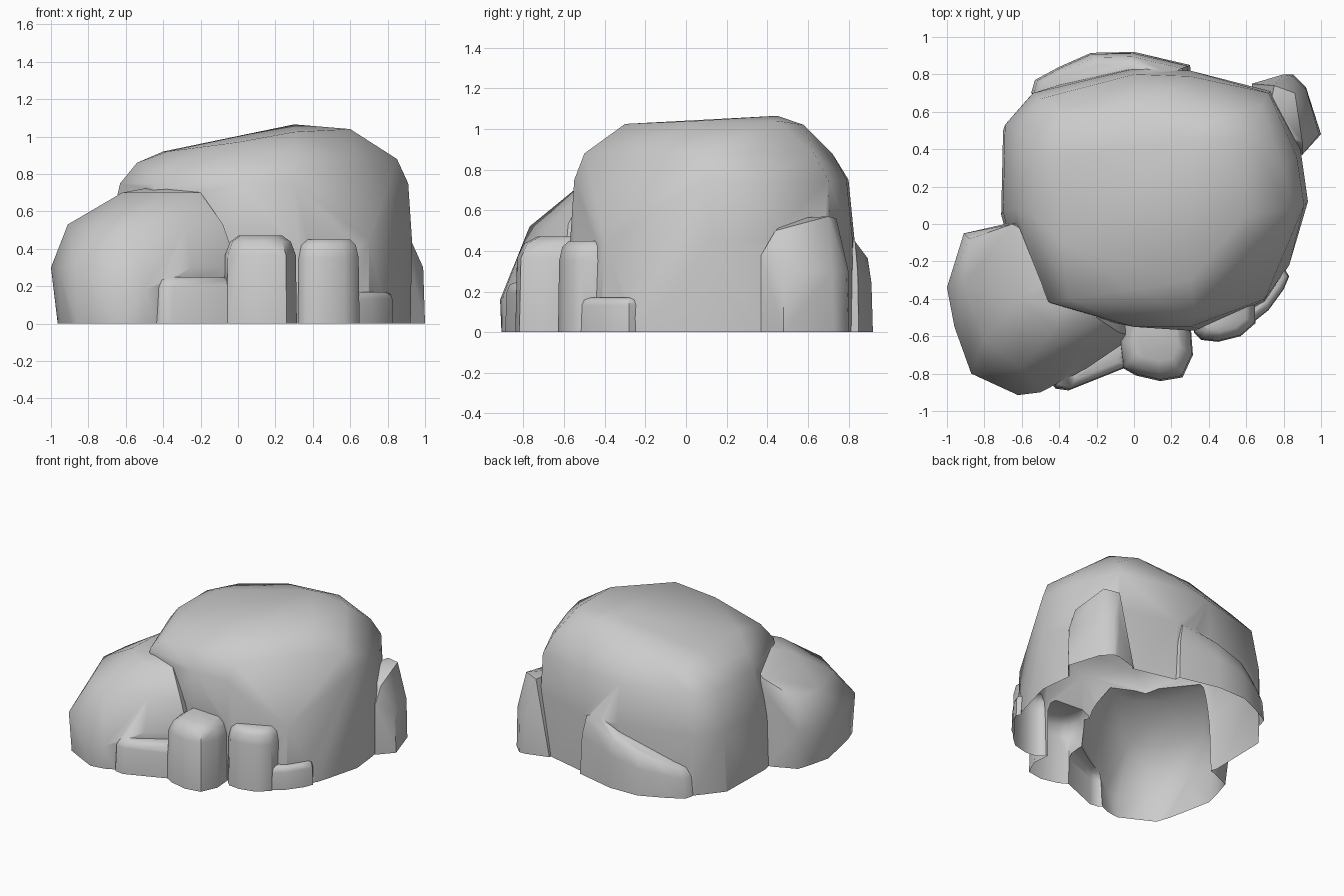
import bpy, bmesh, math


def rock(name, rings):
    """Faceted stone: convex skin around horizontal rings, sunk below the ground."""
    me = bpy.data.meshes.new(name)
    ob = bpy.data.objects.new(name, me)
    bpy.context.collection.objects.link(ob)
    bm = bmesh.new()
    for x, y in rings[0][1]:
        bm.verts.new((x, y, -0.2))
    for z, pts in rings:
        for p in pts:
            bm.verts.new((p[0], p[1], p[2] if len(p) > 2 else z))
    res = bmesh.ops.convex_hull(bm, input=bm.verts)
    junk = {g for g in res["geom_interior"] + res["geom_unused"]
            if isinstance(g, bmesh.types.BMVert)}
    bmesh.ops.delete(bm, geom=list(junk), context='VERTS')
    bmesh.ops.recalc_face_normals(bm, faces=bm.faces)
    bm.to_mesh(me)
    bm.free()
    return ob


def pebble(name, base, height, top_at, shrink=0.6, lean=0.0, shoulder=0.78):
    """Small stone: upright sides, rounded shoulder, top shrunk towards a point."""
    cx, cy = top_at

    def ring(k, h):
        return h, [(cx + (x - cx) * k, cy + (y - cy) * k,
                    h + lean * (x - cx) * h / height) for x, y in base]
    return rock(name, [(0, base), ring(0.97, height * shoulder),
                       ring((0.97 + shrink) / 2 + 0.05, height * 0.93),
                       ring(shrink, height)])


# Main boulder
base = [(0.92, 0.12), (0.89, 0.4), (0.72, 0.71), (0.3, 0.81), (0, 0.82),
        (-0.25, 0.79), (-0.55, 0.69), (-0.7, 0.5), (-0.71, 0.05),
        (-0.62, -0.3), (-0.35, -0.48), (0.0, -0.54), (0.42, -0.57),
        (0.7, -0.42), (0.83, -0.22)]
main = rock("main_boulder", [
    (0, base),
    (0.45, [(0.93, 0.12), (0.89, 0.4), (0.73, 0.71), (0.3, 0.82), (0, 0.83),
            (-0.54, 0.7), (-0.69, 0.53), (-0.7, 0.07), (0.3, -0.57), (0.7, -0.4)]),
    (0.75, [(0.91, 0.1), (0.87, 0.36), (0.72, 0.7), (0.3, 0.79), (0, 0.8),
            (-0.5, 0.67), (-0.62, 0.5), (-0.63, 0.08), (-0.45, -0.42),
            (0, -0.55), (0.3, -0.55)]),
    (0.88, [(0.85, 0.08), (0.8, 0.3), (0.68, 0.63), (0.2, 0.72), (-0.4, 0.58),
            (-0.54, 0.4, 0.86), (-0.54, 0.05, 0.86), (-0.35, -0.4, 0.84),
            (0.32, -0.5), (0.62, -0.2, 0.9)]),
    (1.0, [(0.6, 0.45, 1.04), (0.6, 0.05, 1.04), (0.3, 0.45, 1.065),
           (0.3, -0.3, 1.025), (0.0, 0.6, 0.98), (0.45, 0.58, 1.02),
           (-0.4, 0.35, 0.92), (-0.38, -0.1, 0.92), (0, -0.35, 0.97)]),
])

# Lower boulder at the front left
side = rock("side_boulder", [
    (0, [(-0.88, -0.1), (-0.94, -0.34), (-0.85, -0.77), (-0.6, -0.9),
         (-0.5, -0.88), (-0.25, -0.76), (0.02, -0.58), (0.0, 0.0), (-0.6, 0.02)]),
    (0.3, [(-0.91, -0.05), (-1.0, -0.34), (-0.96, -0.55), (-0.87, -0.8),
           (-0.62, -0.915, 0.16), (-0.5, -0.9, 0.18), (-0.25, -0.77), (0, -0.6)]),
    (0.53, [(-0.88, -0.08), (-0.91, -0.32), (-0.8, -0.62, 0.52),
            (-0.6, -0.77, 0.52), (-0.28, -0.68), (-0.08, -0.58)]),
    (0.7, [(-0.65, 0.0, 0.66), (-0.62, -0.4), (-0.42, -0.55),
           (-0.2, -0.5), (-0.3, -0.2, 0.76)]),
])

# Small stones round the foot
stones = [
    pebble("front_stone", [(-0.07, -0.5), (-0.075, -0.65), (-0.06, -0.77),
           (0.01, -0.81), (0.14, -0.84), (0.26, -0.82), (0.315, -0.7),
           (0.3, -0.5)], 0.47, (0.12, -0.57), 0.6),
    pebble("front_right_stone", [(0.32, -0.4), (0.32, -0.58), (0.36, -0.62),
           (0.45, -0.63), (0.57, -0.6), (0.65, -0.53), (0.65, -0.35)],
           0.45, (0.48, -0.45), 0.7),
    pebble("low_right_stone", [(0.6, -0.3), (0.62, -0.54), (0.72, -0.46),
           (0.8, -0.35), (0.83, -0.28), (0.78, -0.2)], 0.17, (0.68, -0.3), 0.75),
    pebble("low_front_stone", [(-0.45, -0.6), (-0.45, -0.84), (-0.42, -0.88),
           (-0.35, -0.89), (-0.05, -0.77), (0.0, -0.6)], 0.25, (-0.2, -0.65), 0.75),
    rock("back_right_stone", [
        (0, [(0.9, 0.37), (1, 0.48), (0.92, 0.73), (0.85, 0.8), (0.8, 0.8),
             (0.63, 0.75), (0.65, 0.4)]),
        (0.3, [(0.9, 0.37, 0.38), (0.99, 0.48), (0.92, 0.72), (0.85, 0.79), (0.8, 0.8)]),
        (0.5, [(0.9, 0.44), (0.86, 0.7, 0.57), (0.75, 0.74, 0.56), (0.7, 0.5, 0.56)])]),
    pebble("back_stone", [(0.31, 0.7), (0.3, 0.85), (0.15, 0.86), (0.0, 0.92),
           (-0.23, 0.915), (-0.4, 0.84), (-0.53, 0.77), (-0.55, 0.7), (-0.4, 0.6)],
           0.36, (-0.1, 0.68), 0.72, 0.3, 0.62),
]

# Merge all the stones into one skin
for part in [side] + stones:
    mod = main.modifiers.new("merge", 'BOOLEAN')
    mod.operation, mod.solver, mod.object = 'UNION', 'EXACT', part
deps = bpy.context.evaluated_depsgraph_get()
skin = bpy.data.meshes.new_from_object(main.evaluated_get(deps))
for part in [main, side] + stones:
    bpy.data.objects.remove(part)

# Cut level with the ground, leaving the underside open
bm = bmesh.new()
bm.from_mesh(skin)
bmesh.ops.bisect_plane(bm, geom=bm.verts[:] + bm.edges[:] + bm.faces[:],
                       plane_co=(0, 0, 0), plane_no=(0, 0, 1), clear_inner=True)
bmesh.ops.remove_doubles(bm, verts=bm.verts, dist=0.002)
bm.to_mesh(skin)
bm.free()
cluster = bpy.data.objects.new("rock_cluster", skin)
bpy.context.collection.objects.link(cluster)
bpy.context.view_layer.objects.active = cluster
cluster.select_set(True)
bpy.ops.object.shade_smooth_by_angle(angle=math.radians(50))
